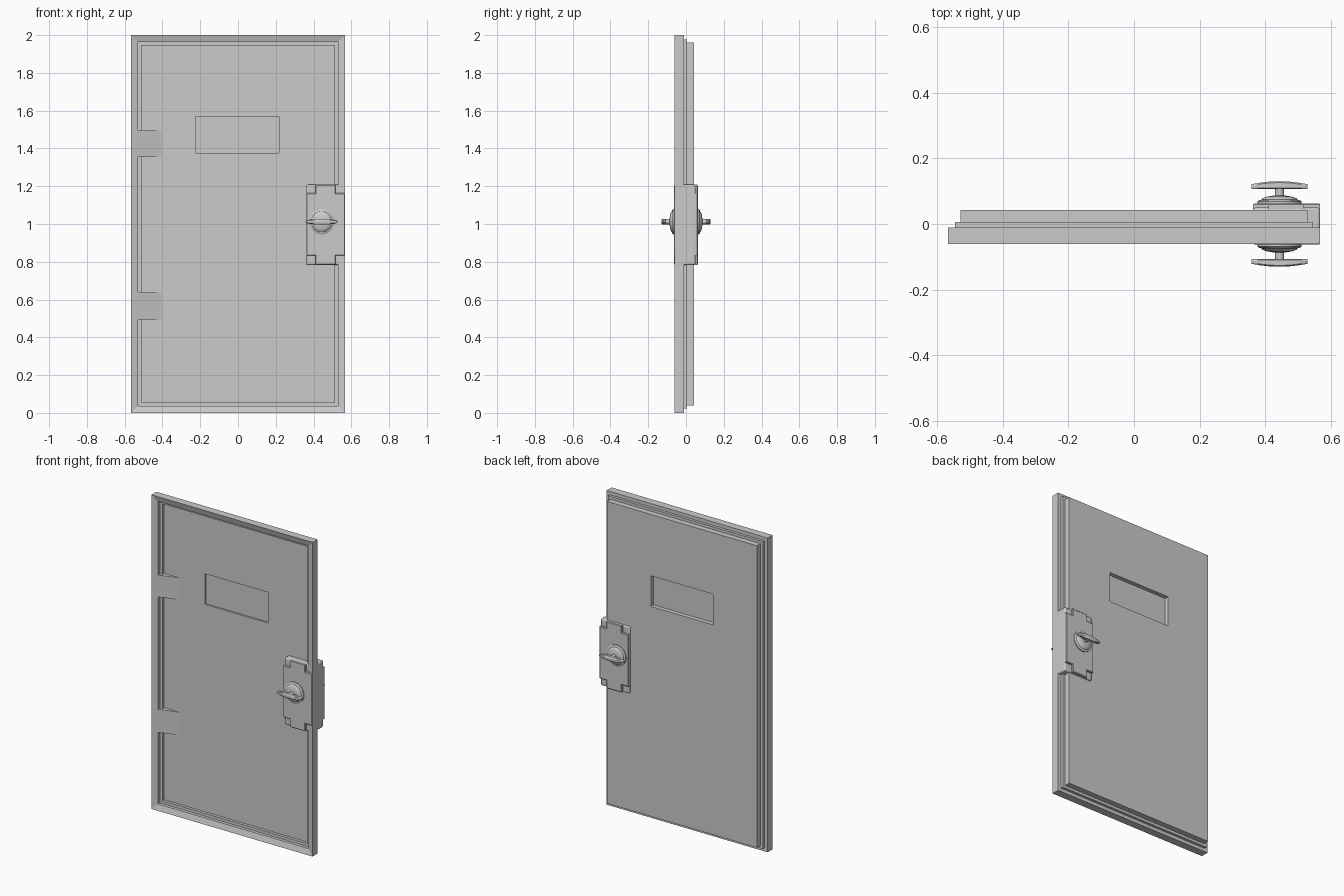
import bpy, bmesh, math
from mathutils import Matrix

if "Cube" in bpy.data.objects:
    bpy.data.objects.remove(bpy.data.objects["Cube"])


def finish(bm, name, smooth=False, bevel=0):
    bmesh.ops.recalc_face_normals(bm, faces=bm.faces)
    me = bpy.data.meshes.new(name)
    bm.to_mesh(me)
    bm.free()
    ob = bpy.data.objects.new(name, me)
    bpy.context.collection.objects.link(ob)
    if bevel:
        m = ob.modifiers.new("Bevel", 'BEVEL')
        m.width, m.segments, m.limit_method = bevel, 2, 'ANGLE'
    if smooth:
        bpy.ops.object.select_all(action='DESELECT')
        ob.select_set(True)
        bpy.context.view_layer.objects.active = ob
        bpy.ops.object.shade_smooth_by_angle(angle=math.radians(35))
    return ob


def loft(name, loops, **kw):
    """Join equal-length closed loops of points and cap both ends."""
    bm = bmesh.new()
    rows = [[bm.verts.new(p) for p in loop] for loop in loops]
    n = len(rows[0])
    for a, b in zip(rows, rows[1:]):
        for i in range(n):
            j = (i + 1) % n
            bm.faces.new((a[i], a[j], b[j], b[i]))
    bm.faces.new(rows[0])
    bm.faces.new(rows[-1])
    return finish(bm, name, **kw)


def rect(x0, x1, z0, z1, y):
    return [(x0, y, z0), (x1, y, z0), (x1, y, z1), (x0, y, z1)]


def inset(d, y):
    return rect(-0.567 + d, 0.567 - d, d, 2 - d, y)


def window(y):
    return rect(-0.224, 0.218, 1.375, 1.57, y)


# door slab: front pane, sloped rim, stepped panel, stepped back, rear pane
loft("door_panel", [
    window(0.0), window(-0.012),
    inset(0.055, -0.012), inset(0.055, -0.03), inset(0.037, -0.03),
    inset(0.037, -0.05), inset(0, -0.061),
    inset(0, -0.011), inset(0.022, -0.011), inset(0.022, 0.006),
    inset(0.039, 0.006), inset(0.039, 0.042),
    window(0.042), window(0.015)])

# hinge ramps continuing the rim slope down to the panel
for label, z0, z1 in (("upper", 1.355, 1.495), ("lower", 0.493, 0.64)):
    tri = [(-0.535, -0.0515), (-0.405, -0.012), (-0.535, -0.012)]
    loft(label + "_hinge_ramp", [[(x, y, z) for x, y in tri] for z in (z0, z1)])

# lock case wrapped round the door edge
LX0, LX1, LZ0, LZ1 = 0.362, 0.567, 0.783, 1.208
loft("lock_case", [rect(LX0, LX1, LZ0, LZ1, y) for y in (-0.05, 0.05)],
     smooth=True, bevel=0.008)


def cross(d, y):
    a, b, c, e = LX0 + d, 0.41 + d, 0.517 - d, LX1 - d
    f, g, h, k = LZ0 + d, 0.832 + d, 1.163 - d, LZ1 - d
    return [(x, y, z) for x, z in (
        (b, f), (c, f), (c, g), (e, g), (e, h), (c, h),
        (c, k), (b, k), (b, h), (a, h), (a, g), (b, g))]


KX, KZ = 0.443, 1.012


def lathe(name, profile, side, seg=32):
    """Revolve (radius, height) pairs about the knob axis."""
    loft(name, [[(KX + r * math.cos(2 * math.pi * i / seg), side * y,
                  KZ + r * math.sin(2 * math.pi * i / seg)) for i in range(seg)]
                for r, y in profile], smooth=True)


for side, label in ((-1, "front"), (1, "back")):
    # cross-shaped cover with notched corners
    loft(label + "_lock_cover", [cross(0, side * 0.045), cross(0, side * 0.059),
                                 cross(0.004, side * 0.063)], smooth=True)
    # stepped domed rose and stem
    lathe(label + "_knob_rose", [(0.067, 0.055), (0.067, 0.069), (0.061, 0.073),
                                 (0.055, 0.074), (0.052, 0.078), (0.04, 0.083),
                                 (0.022, 0.086), (0.004, 0.087)], side)
    lathe(label + "_knob_stem", [(0.014, 0.08), (0.014, 0.112)], side, 20)
    # slim lens-shaped turn handle, flat inside and bowed outside
    loops = []
    for i in range(17):
        t = -1 + i / 8
        half = 0.004 + 0.011 * math.sqrt(max(0, 1 - t * t))
        top = 0.130 - 0.009 * t * t
        x = KX + 0.085 * t
        ring = [(-half, 0.109), (-half * .7, 0.106), (half * .7, 0.106),
                (half, 0.109), (half, top - 0.004), (half * .6, top),
                (-half * .6, top), (-half, top - 0.004)]
        loops.append([(x, side * y, KZ + dz) for dz, y in ring])
    loft(label + "_turn_handle", loops, smooth=True)
